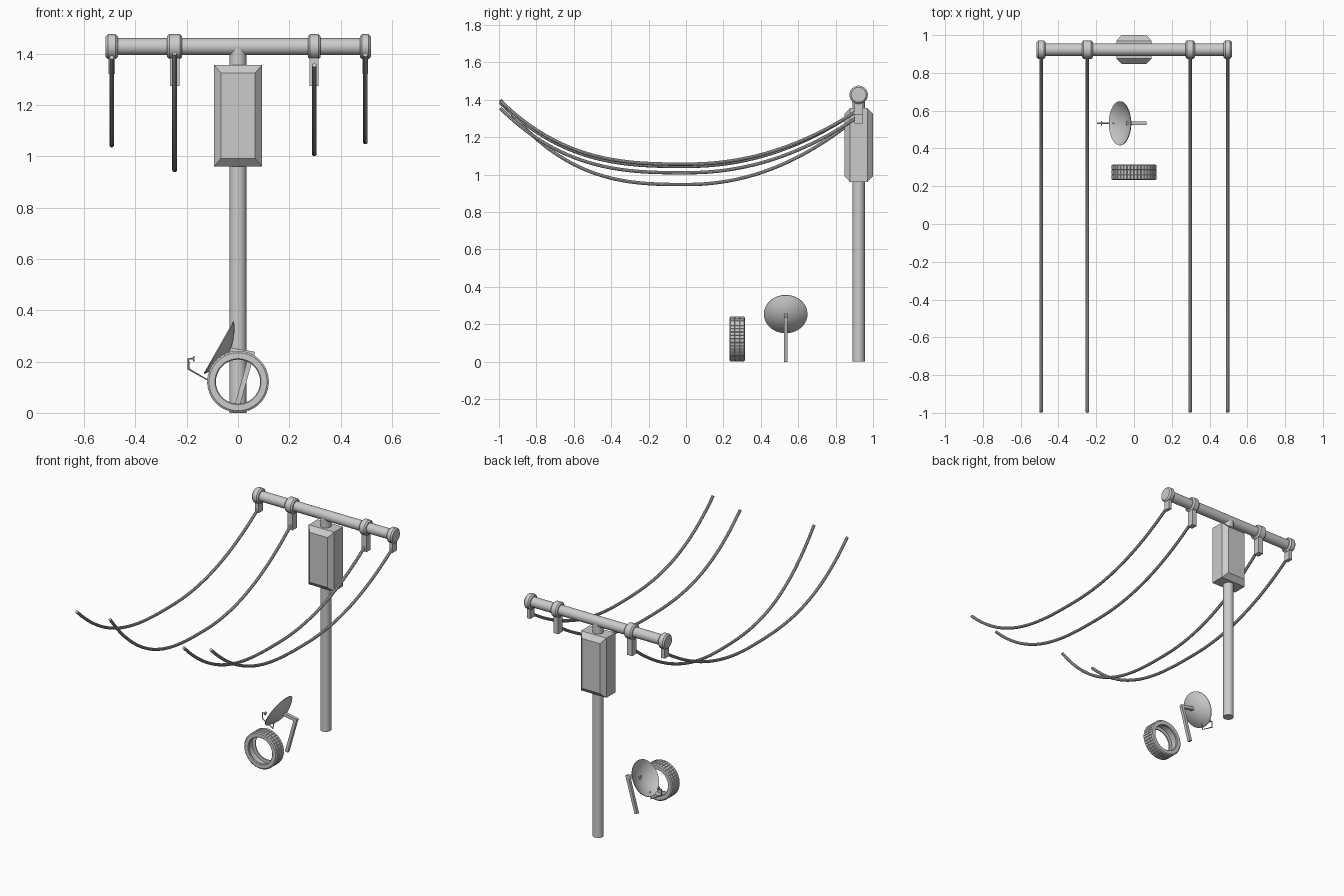
import bpy, bmesh, math
from mathutils import Vector, Matrix

if "Cube" in bpy.data.objects:
    bpy.data.objects.remove(bpy.data.objects["Cube"])

POLE_Y = 0.923
BAR_Z = 1.427


def finish(name, bm, smooth=True):
    bmesh.ops.remove_doubles(bm, verts=bm.verts, dist=1e-5)
    bmesh.ops.recalc_face_normals(bm, faces=bm.faces)
    me = bpy.data.meshes.new(name)
    bm.to_mesh(me)
    bm.free()
    ob = bpy.data.objects.new(name, me)
    bpy.context.collection.objects.link(ob)
    if smooth:
        shade(ob)
    return ob


def shade(ob):
    bpy.ops.object.select_all(action='DESELECT')
    ob.select_set(True)
    bpy.context.view_layer.objects.active = ob
    bpy.ops.object.shade_smooth_by_angle(angle=math.radians(35))


def lathe_bm(profile, centre, axis, segs=32, closed=False):
    """Revolve (radius, height) points around an axis through centre."""
    bm = bmesh.new()
    mat = Matrix.Translation(centre) @ Vector(axis).to_track_quat('Z', 'Y').to_matrix().to_4x4()
    rings = []
    for r, h in profile:
        rings.append([bm.verts.new(mat @ Vector((r * math.cos(a), r * math.sin(a), h)))
                      for a in (2 * math.pi * i / segs for i in range(segs))])
    pairs = list(zip(rings, rings[1:] + rings[:1]))
    for a, b in pairs if closed else pairs[:-1]:
        for i in range(segs):
            j = (i + 1) % segs
            bm.faces.new((a[i], a[j], b[j], b[i]))
    return bm


def lathe(name, profile, centre, axis, segs=32):
    return finish(name, lathe_bm(profile, centre, axis, segs))


def box(name, centre, size, smooth=False):
    bm = bmesh.new()
    bmesh.ops.create_cube(bm, size=1, matrix=Matrix.Translation(centre) @ Matrix.Diagonal((*size, 1)))
    return finish(name, bm, smooth)


def tube(name, points, radius, res=3):
    """Capped round tube along a list of points."""
    cu = bpy.data.curves.new(name, 'CURVE')
    cu.dimensions = '3D'
    cu.bevel_depth = radius
    cu.bevel_resolution = res
    cu.use_fill_caps = True
    sp = cu.splines.new('POLY')
    sp.points.add(len(points) - 1)
    for p, co in zip(sp.points, points):
        p.co = (*co, 1)
    ob = bpy.data.objects.new(name, cu)
    bpy.context.collection.objects.link(ob)
    bpy.ops.object.select_all(action='DESELECT')
    ob.select_set(True)
    bpy.context.view_layer.objects.active = ob
    bpy.ops.object.convert(target='MESH')
    shade(bpy.context.object)


# Pole and crossbar
lathe("pole", [(0, 0), (0.033, 0), (0.033, 1.42), (0, 1.42)], (0, POLE_Y, 0), (0, 0, 1))
lathe("crossbar", [(0, -0.5), (0.033, -0.5), (0.033, 0.5), (0, 0.5)],
      (0, POLE_Y, BAR_Z), (1, 0, 0))

# Transformer box: front and back faces chamfered all round
bm = bmesh.new()
rings = []
for y, hx, hz in ((0.847, 0.066, 0.166), (0.877, 0.0935, 0.198),
                  (0.97, 0.0935, 0.198), (1.0, 0.066, 0.166)):
    rings.append([bm.verts.new((sx * hx, y, 1.158 + sz * hz))
                  for sx, sz in ((-1, -1), (1, -1), (1, 1), (-1, 1))])
for a, b in zip(rings, rings[1:]):
    for i in range(4):
        j = (i + 1) % 4
        bm.faces.new((a[i], a[j], b[j], b[i]))
bm.faces.new(rings[0])
bm.faces.new(rings[-1])
finish("transformer_box", bm, False)

# Collars, hangers and sagging wires:
# x, collar width, hanger width, hanger bottom, far z, lowest z, near z
WIRES = ((-0.492, 0.047, 0.025, 1.32, 1.385, 1.044, 1.345),
         (-0.247, 0.059, 0.037, 1.273, 1.40, 0.947, 1.31),
         (0.297, 0.050, 0.035, 1.273, 1.355, 1.01, 1.31),
         (0.496, 0.043, 0.023, 1.32, 1.395, 1.056, 1.345))
for n, (x, cw, hw, zb, z_far, z_low, z_near) in enumerate(WIRES, 1):
    h, c = cw / 2, 0.009
    lathe(f"collar_{n}", [(0, -h), (0.04, -h), (0.049, -h + c), (0.049, h - c), (0.04, h), (0, h)],
          (x, POLE_Y, BAR_Z), (1, 0, 0))
    box(f"hanger_{n}", (x, POLE_Y, (zb + 1.405) / 2), (hw, 0.045, 1.405 - zb))
    pts = []
    for i in range(41):
        t = i / 20 - 1
        if t < 0:
            pts.append((x, 0.993 * t, z_low + (z_far - z_low) * (-t) ** 2.85))
        else:
            pts.append((x, 0.92 * t, z_low + (z_near - z_low) * t ** 2.1))
    tube(f"wire_{n}", pts, 0.0095)

# Hollow tyre with raised tread blocks
tread_r = 0.117
side = [(0.086, 0.030), (0.086, 0.037), (0.090, 0.0415), (0.113, 0.0415), (tread_r, 0.038)]
profile = [(0.108, 0.030)] + side + [(tread_r, 0.013)]
profile += [(r, -h) for r, h in reversed(profile)]
tyre_c = Vector((0, 0.274, 0.1215))
bm = lathe_bm(profile, tyre_c, (0, 1, 0), 40, closed=True)
bmesh.ops.recalc_face_normals(bm, faces=bm.faces)
tread = [f for f in bm.faces
         if all(abs(math.hypot(v.co.x, v.co.z - tyre_c.z) - tread_r) < 1e-4 for v in f.verts)]
bmesh.ops.inset_individual(bm, faces=tread, thickness=0.002, depth=0.0035)
finish("tyre", bm)

# Satellite dish: thin bowl facing left and up
DY = 0.533
R, D, T = 0.1165, 0.041, 0.004
bowl = [(R * i / 10, D * ((i / 10) ** 2 - 1)) for i in range(11)]
bowl += [(r, h + T) for r, h in reversed(bowl)]
lathe("dish", bowl, (-0.0725, DY, 0.2535), (-0.87, 0, 0.49), 40)


def beam(name, a, b, w):
    """Square bar between two points in the dish plane."""
    a, b = Vector(a), Vector(b)
    ob = box(name, (0, 0, 0), (w, w, (b - a).length))
    d = b - a
    ob.data.transform(Matrix.Translation((a + b) / 2) @ Matrix.Rotation(math.atan2(d.x, d.z), 4, 'Y'))


# Dish stand
beam("dish_post", (-0.011, DY, 0.002), (0.056, DY, 0.238), 0.02)
beam("dish_back_arm", (-0.042, DY, 0.247), (0.064, DY, 0.228), 0.02)

# Dish receiver and its bent arm
tube("receiver_arm", [(-0.108, DY, 0.172), (-0.116, DY, 0.127), (-0.193, DY, 0.171),
                      (-0.193, DY, 0.210), (-0.174, DY, 0.212)], 0.004, 2)
lathe("receiver_head", [(0, -0.003), (0.011, -0.003), (0.011, 0.003), (0, 0.003)],
      (-0.172, DY, 0.211), (1, 0, 0), 16)
